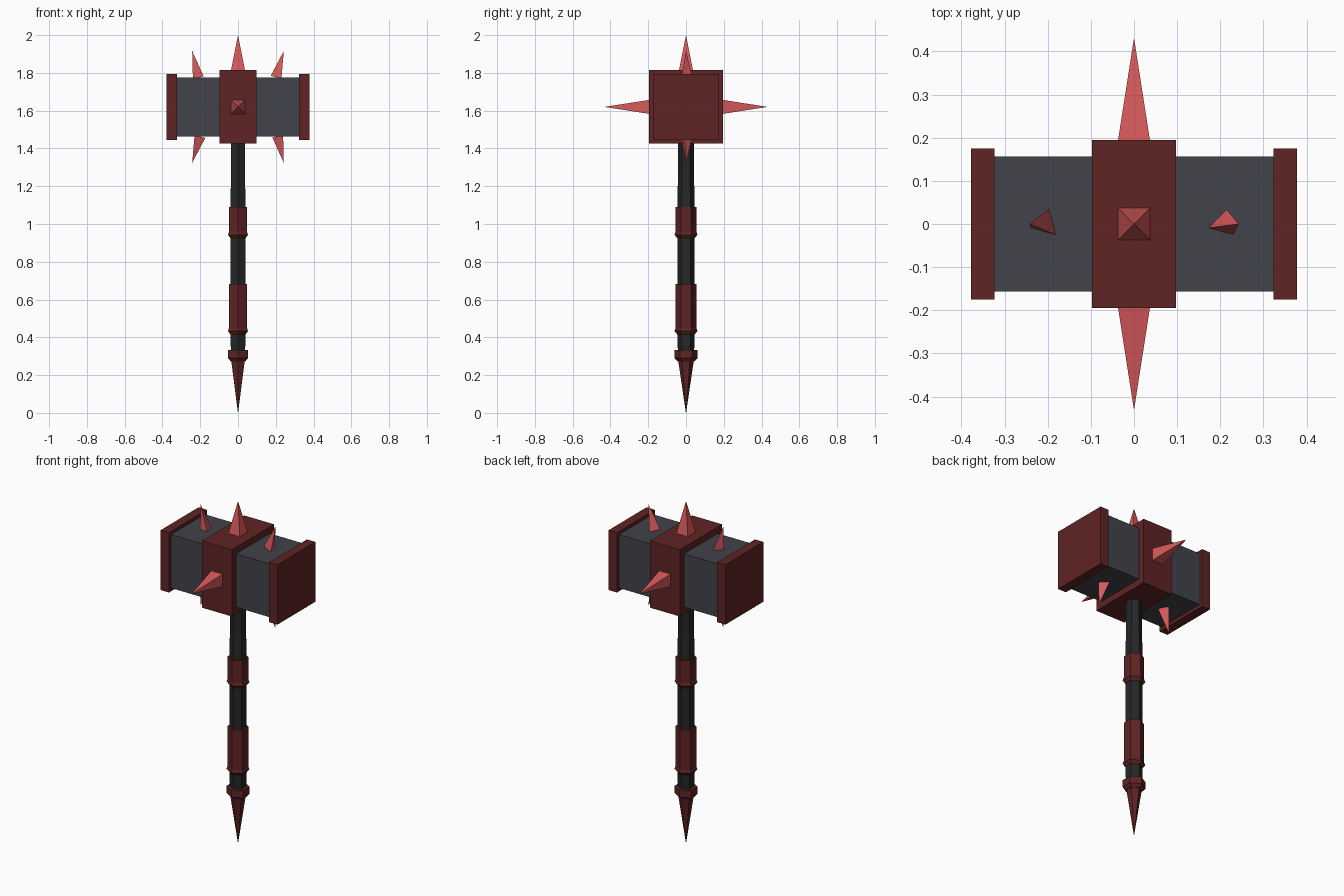
import bpy, math
from mathutils import Vector

if "Cube" in bpy.data.objects:
    bpy.data.objects.remove(bpy.data.objects["Cube"])


def material(name, rgb):
    m = bpy.data.materials.new(name)
    m.diffuse_color = (*rgb, 1)
    m.use_nodes = True
    m.node_tree.nodes["Principled BSDF"].inputs["Base Color"].default_value = m.diffuse_color
    return m


RED = material("dark red", (0.115, 0.017, 0.017))
SPIKE = material("bright spike red", (0.68, 0.10, 0.105))
GREY = material("slate grey", (0.054, 0.056, 0.069))
BLACK = material("grip black", (0.019, 0.020, 0.021))
HEAD_Z = 1.62


def box(name, centre, size, mat):
    x, y, z = (s / 2 for s in size)
    verts = [(a * x, b * y, c * z) for a in (-1, 1) for b in (-1, 1) for c in (-1, 1)]
    faces = [(0, 1, 3, 2), (4, 6, 7, 5), (0, 4, 5, 1), (2, 3, 7, 6), (0, 2, 6, 4), (1, 5, 7, 3)]
    return mesh(name, verts, faces, mat, centre)


def mesh(name, verts, faces, mat, loc=(0, 0, 0)):
    me = bpy.data.meshes.new(name)
    me.from_pydata(verts, [], faces)
    me.materials.append(mat)
    ob = bpy.data.objects.new(name, me)
    ob.location = loc
    bpy.context.collection.objects.link(ob)
    return ob


def hex_turned(name, profile, mat):
    """Six-sided turned part from (radius, z) pairs, bottom to top; corners on the y axis."""
    n, verts, faces = 6, [], []
    for r, z in profile:
        for i in range(n):
            a = math.pi / 2 + i * math.tau / n
            verts.append((r * math.cos(a), r * math.sin(a), z))
    for k in range(len(profile) - 1):
        for i in range(n):
            j = (i + 1) % n
            faces.append((k * n + i, k * n + j, k * n + n + j, k * n + n + i))
    faces.append(tuple(reversed(range(n))))
    faces.append(tuple(range(len(verts) - n, len(verts))))
    return mesh(name, verts, faces, mat)


def spike(name, base, direction, sides, radius, length, start, mat):
    """Pyramid whose axis runs from base along direction."""
    verts = [(radius * math.cos(start + i * math.tau / sides),
              radius * math.sin(start + i * math.tau / sides), 0) for i in range(sides)]
    verts.append((0, 0, length))
    faces = [(i, (i + 1) % sides, sides) for i in range(sides)]
    faces.append(tuple(reversed(range(sides))))
    ob = mesh(name, verts, faces, mat, base)
    ob.rotation_euler = Vector((0, 0, 1)).rotation_difference(Vector(direction)).to_euler()
    return ob


# Hammer head
box("head_block", (0, 0, HEAD_Z), (0.66, 0.312, 0.312), GREY)
box("head_band", (0, 0, HEAD_Z), (0.194, 0.39, 0.39), RED)
for side, label in ((-1, "left"), (1, "right")):
    box(label + "_striking_face", (side * 0.351, 0, HEAD_Z), (0.054, 0.35, 0.35), RED)

# Large four-sided spikes on the band
R4 = 0.037 * math.sqrt(2)
spike("top_spike", (0, 0, 1.814), (0, 0, 1), 4, R4, 0.186, math.pi / 4, SPIKE)
for side, label in ((-1, "front"), (1, "back")):
    spike(label + "_spike", (0, side * 0.194, HEAD_Z), (0, side, 0), 4, R4, 0.238, math.pi / 4, SPIKE)

# Small three-sided spikes, leaning outward above and below the block
for sx, lx in ((-1, "left"), (1, "right")):
    for sz, lz in ((-1, "lower"), (1, "upper")):
        lean = Vector((sx * 0.26, 0, sz)).normalized()
        spike(f"{lx}_{lz}_small_spike", (sx * 0.206, 0, HEAD_Z + sz * 0.156), lean,
              3, 0.035, 0.145, math.radians(75), SPIKE)

# Shaft
hex_turned("shaft", [(0.040, 0.30), (0.045, 0.36), (0.046, 1.09), (0.046, 1.15), (0.042, 1.24), (0.042, 1.45)], BLACK)

# Red collars, flared at the lower rim
for label, low, high in (("upper", 0.925, 1.09), ("lower", 0.415, 0.683)):
    hex_turned(label + "_collar", [(0.046, low), (0.061, low + 0.018), (0.055, low + 0.035), (0.055, high)], RED)

# Pommel ring and point
hex_turned("pommel_ring", [(0.044, 0.272), (0.061, 0.290), (0.061, 0.332)], RED)
hex_turned("pommel_point", [(0.0005, 0.0), (0.041, 0.275)], RED)
